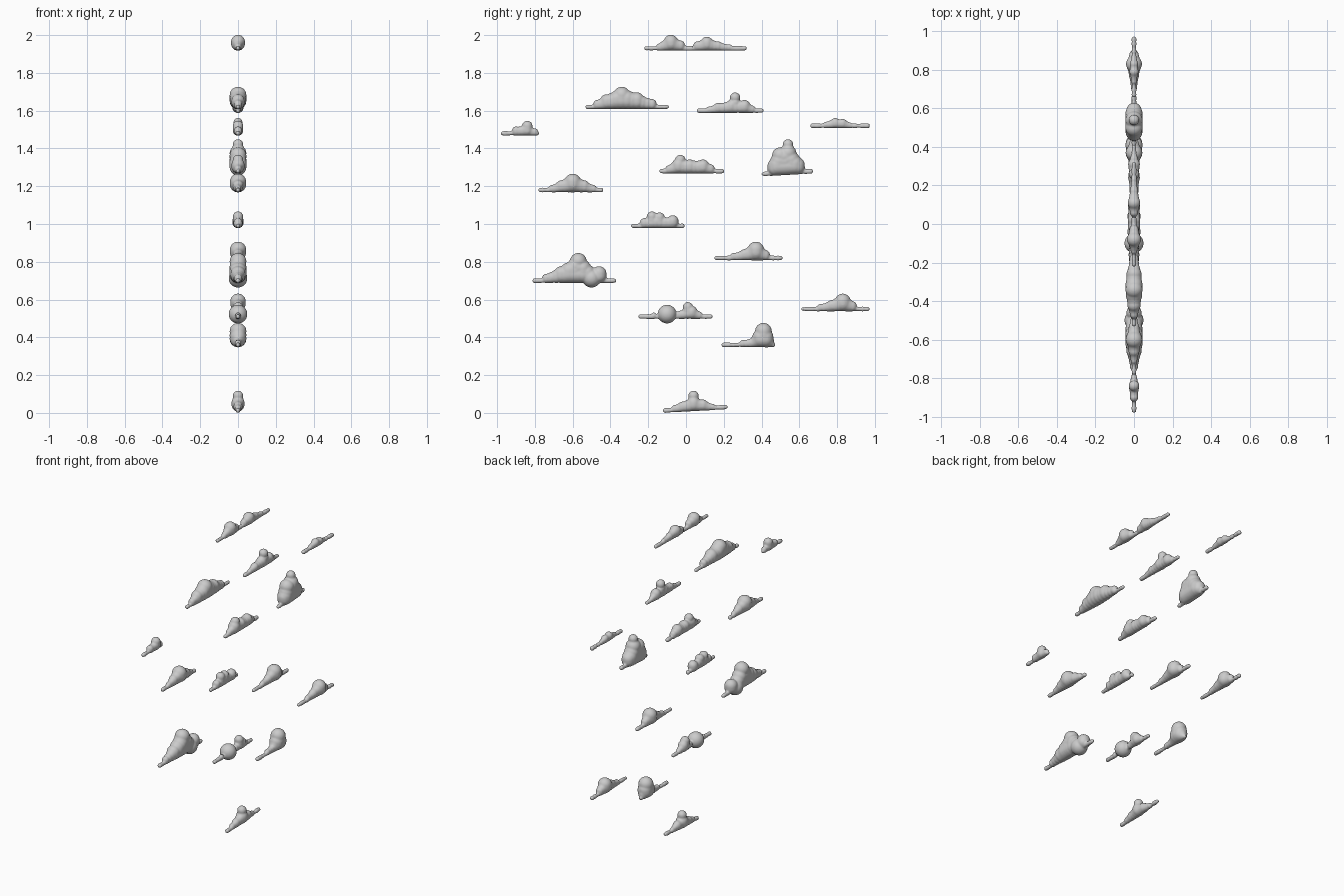
import bpy
import bmesh
import random
from mathutils import Matrix, Vector

if "Cube" in bpy.data.objects:
    bpy.data.objects.remove(bpy.data.objects["Cube"], do_unlink=True)

random.seed(4)

# Thickness limits shared by all clouds
WISP_RADIUS = .013
PUFF_LIMIT = .045
KNOB_LIMIT = .028

# One plain grey for every cloud
grey = bpy.data.materials.new("cloud grey")
grey.use_nodes = True
shade = (.6, .6, .6, 1)
grey.diffuse_color = shade
grey.node_tree.nodes["Principled BSDF"].inputs["Base Color"].default_value = shade


def add_puff(bm, centre, radius):
    """Add one round puff."""
    bmesh.ops.create_icosphere(bm, subdivisions=3, radius=radius,
                               matrix=Matrix.Translation(centre))


def add_wisp(bm, start, end):
    """Add the thin, slightly beaded base running from start to end."""
    steps = round((end - start).length / WISP_RADIUS)
    for step in range(steps + 1):
        radius = WISP_RADIUS * random.uniform(.85, 1.1)
        add_puff(bm, start.lerp(end, step / steps), radius)


def add_column(bm, foot, height, limit):
    """Heap puffs from the underside up to a height; taller heaps are thicker."""
    radius = min(height * .44, limit)
    low = foot + Vector((0, 0, radius))
    high = foot + Vector((0, 0, height - radius))
    for part in (0, .5, 1):
        add_puff(bm, low.lerp(high, part), radius)


def cloud(name, front, back, base, heaps, knobs=(), hanging=(), rise=0):
    """Build a cloud on a wisp from y = front to y = back at z = base.

    heaps and knobs are (y, height) pairs, knobs being slimmer.
    hanging lists (y, radius) puffs that sag below the wisp.
    rise lifts the back end of the wisp.
    """
    bm = bmesh.new()
    start = Vector((0, front, base))
    end = Vector((0, back, base + rise))
    add_wisp(bm, start, end)

    def foot(y):
        along = start.lerp(end, (y - front) / (back - front))
        return along - Vector((0, 0, WISP_RADIUS))

    for y, height in heaps:
        add_column(bm, foot(y), height, PUFF_LIMIT)
    # Lower heaps fill the gaps between neighbours
    for (y, height), (next_y, next_height) in zip(heaps, heaps[1:]):
        for part in (1 / 3, 2 / 3):
            middle = y + (next_y - y) * part
            fill = height + (next_height - height) * part
            add_column(bm, foot(middle), fill * .92, PUFF_LIMIT)
    for y, height in knobs:
        add_column(bm, foot(y), height, KNOB_LIMIT)
    for y, radius in hanging:
        add_puff(bm, foot(y) + Vector((0, 0, WISP_RADIUS * 2)), radius)

    mesh = bpy.data.meshes.new(name)
    bm.to_mesh(mesh)
    bm.free()
    mesh.materials.append(grey)
    obj = bpy.data.objects.new(name, mesh)
    bpy.context.collection.objects.link(obj)

    # Fuse the puffs into one soft skin
    fuse = obj.modifiers.new("fuse puffs", "REMESH")
    fuse.mode = "VOXEL"
    fuse.voxel_size = .005
    fuse.use_smooth_shade = True
    soften = obj.modifiers.new("soften creases", "SMOOTH")
    soften.factor = .5
    soften.iterations = 5


# Highest clouds
cloud("top_front_cloud", front=-.21, back=.03, base=1.93,
      heaps=[(-.14, .04), (-.08, .085), (-.03, .055)])
cloud("top_back_cloud", front=.02, back=.31, base=1.93,
      heaps=[(.06, .05), (.11, .075), (.17, .05), (.23, .035)])
cloud("upper_wide_cloud", front=-.52, back=-.1, base=1.62,
      heaps=[(-.47, .05), (-.42, .08), (-.34, .12), (-.26, .09), (-.18, .055)])
cloud("upper_back_cloud", front=.07, back=.4, base=1.6,
      heaps=[(.12, .035), (.17, .055), (.24, .07), (.31, .07), (.35, .04)],
      knobs=[(.26, .11)])
cloud("far_front_cloud", front=-.97, back=-.79, base=1.48,
      heaps=[(-.9, .05), (-.85, .06), (-.8, .04)], knobs=[(-.84, .08)])
cloud("far_back_cloud", front=.67, back=.96, base=1.52,
      heaps=[(.74, .035), (.79, .055), (.83, .05), (.87, .03)])

# Middle clouds
cloud("middle_cloud", front=-.13, back=.19, base=1.28,
      heaps=[(-.09, .045), (-.04, .08), (.02, .075), (.09, .075), (.13, .05)],
      knobs=[(-.03, .1)])
cloud("tall_cloud", front=.41, back=.66, base=1.265, rise=.014,
      heaps=[(.47, .09), (.5, .15), (.54, .16), (.59, .09)], knobs=[(.54, .19)])
cloud("middle_front_cloud", front=-.77, back=-.45, base=1.18,
      heaps=[(-.71, .04), (-.66, .065), (-.6, .1), (-.54, .065), (-.49, .04)])
cloud("centre_cloud", front=-.28, back=-.02, base=.99,
      heaps=[(-.22, .055), (-.16, .065), (-.11, .06), (-.07, .07)],
      knobs=[(-.18, .09), (-.14, .085)])

# Lower clouds
cloud("lower_back_cloud", front=.16, back=.5, base=.82,
      heaps=[(.25, .04), (.31, .06), (.37, .1), (.42, .055)])
cloud("large_front_cloud", front=-.8, back=-.38, base=.7,
      heaps=[(-.74, .05), (-.66, .09), (-.62, .11), (-.57, .16), (-.5, .08), (-.46, .09)],
      hanging=[(-.5, .05)])
cloud("lower_middle_cloud", front=-.24, back=.13, base=.51,
      heaps=[(-.17, .035), (-.03, .045), (.03, .07), (.07, .04)],
      knobs=[(.01, .09)], hanging=[(-.1, .05)])
cloud("lower_far_back_cloud", front=.62, back=.96, base=.55,
      heaps=[(.71, .04), (.77, .06), (.83, .095), (.88, .055)])
cloud("boot_shaped_cloud", front=.2, back=.46, base=.36,
      heaps=[(.3, .04), (.36, .055), (.41, .13), (.44, .06)])
cloud("lowest_cloud", front=-.11, back=.21, base=.013, rise=.018,
      heaps=[(-.06, .04), (-.02, .055), (.04, .08), (.09, .06), (.14, .035)],
      knobs=[(.04, .11)])
